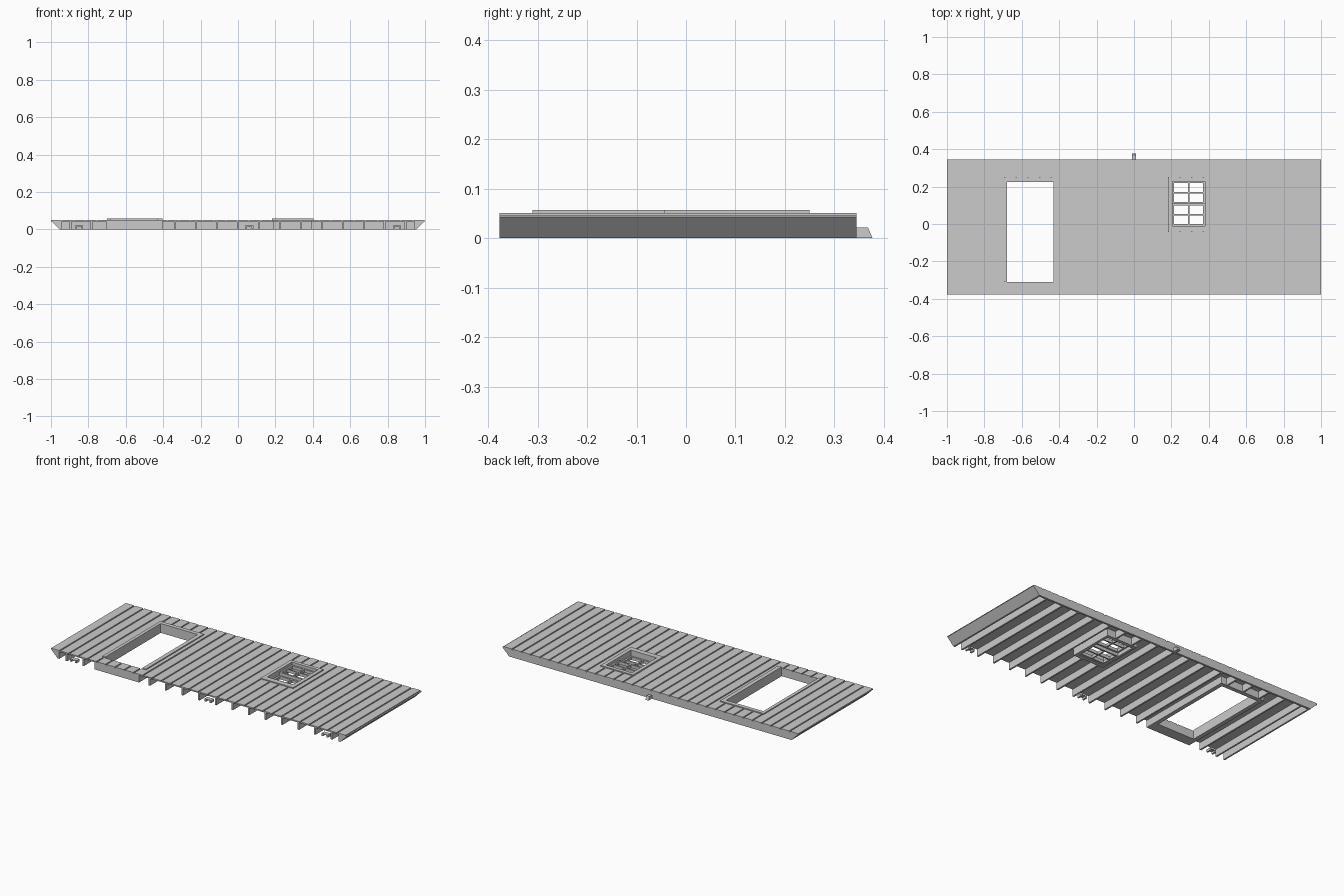
import bpy

cube = bpy.data.objects.get("Cube")
if cube:
    bpy.data.objects.remove(cube, do_unlink=True)

grey = bpy.data.materials.new("plain_grey")
grey.use_nodes = True
grey.diffuse_color = (0.6, 0.6, 0.6, 1)
grey.node_tree.nodes["Principled BSDF"].inputs["Base Color"].default_value = (0.6, 0.6, 0.6, 1)

FRONT, BACK = -0.377, 0.345
SHEET, GROOVE, TOP, TRIM = 0.043, 0.046, 0.051, 0.057
DOOR = (-0.68, -0.43, -0.31, 0.225)
WINDOW = (0.205, 0.38, -0.01, 0.228)


def make(name, verts, faces):
    mesh = bpy.data.meshes.new(name)
    mesh.from_pydata(verts, [], faces)
    mesh.materials.append(grey)
    obj = bpy.data.objects.new(name, mesh)
    bpy.context.collection.objects.link(obj)
    return obj


def prism_parts(name, parts):
    """Each part is a bottom and a top ring of four points."""
    verts, faces = [], []
    for bottom, top in parts:
        n = len(verts)
        verts += bottom + top
        faces += [(n + 3, n + 2, n + 1, n), (n + 4, n + 5, n + 6, n + 7)]
        for i in range(4):
            j = (i + 1) % 4
            faces.append((n + i, n + j, n + 4 + j, n + 4 + i))
    return make(name, verts, faces)


def ring(x0, x1, y0, y1, z):
    return [(x0, y0, z), (x1, y0, z), (x1, y1, z), (x0, y1, z)]


def boxes(name, rects, z0, z1):
    return prism_parts(name, [(ring(*r, z0), ring(*r, z1)) for r in rects])


def subtract(rects, hole):
    """Split rectangles around a rectangular opening."""
    a, b, c, d = hole
    out = []
    for x0, x1, y0, y1 in rects:
        if a >= x1 or b <= x0 or c >= y1 or d <= y0:
            out.append((x0, x1, y0, y1))
            continue
        l, r = max(a, x0), min(b, x1)
        pieces = [(x0, l, y0, y1), (r, x1, y0, y1), (l, r, y0, c), (l, r, d, y1)]
        out += [p for p in pieces if p[1] - p[0] > 1e-5 and p[3] - p[2] > 1e-5]
    return out


def open_up(rects):
    return subtract(subtract(rects, DOOR), WINDOW)


def frame(hole, left, right, low, high):
    return subtract([(hole[0] - left, hole[1] + right, hole[2] - low, hole[3] + high)], hole)


# Backing sheet and grooved planks
boxes("backing_sheet", open_up([(-1, 1, FRONT, BACK)]), SHEET, GROOVE)
count = 32
pitch = 2 / count
gap = 0.008
planks = [(-1 + i * pitch, -1 + (i + 1) * pitch - gap, FRONT, BACK) for i in range(count)]
boxes("planks", open_up(planks), GROOVE, TOP)

# Mitred end boards
for side, name in ((-1, "right_end_board"), (1, "left_end_board")):
    inner, foot, lip = side * 0.945, side * 0.955, side * 0.998
    low, high = sorted((inner, foot)), sorted((inner, lip))
    prism_parts(name, [(ring(*low, FRONT, BACK, 0), ring(*high, FRONT, BACK, SHEET))])

# Back plate, mitred at both ends, with locating peg
prism_parts("back_plate", [(ring(-0.955, 0.955, BACK - 0.012, BACK, 0),
                            ring(-0.998, 0.998, BACK - 0.012, BACK, SHEET))])
prism_parts("peg", [(ring(-0.01, 0.01, BACK, 0.377, 0), ring(-0.01, 0.01, BACK, 0.368, 0.021))])

# Studs, interrupted by the openings
half = 0.005
studs = [(i * 0.112 - half, i * 0.112 + half, FRONT, BACK - 0.012) for i in range(-8, 9)]
studs = subtract(studs, (-0.705, -0.405, FRONT - 1, 0.25))
studs = subtract(studs, (0.19, 0.395, -0.035, 0.25))
boxes("studs", studs, 0, SHEET)

# Door surround
jambs = [(-0.705, -0.68, FRONT, 0.25), (-0.43, -0.405, FRONT, 0.25),
         (-0.68, -0.43, 0.225, 0.25)]
boxes("door_lining", jambs, 0, SHEET)
boxes("door_sill", [(-0.68, -0.43, FRONT, -0.31)], 0, SHEET)
boxes("door_trim", frame(DOOR, 0.02, 0.025, 0, 0.025), GROOVE, TRIM)

# Window surround
boxes("window_lining", frame(WINDOW, 0.015, 0.015, 0.025, 0.022), 0, SHEET)
boxes("window_trim", frame(WINDOW, 0.022, 0.023, 0.033, 0.022), GROOVE, TRIM)


# Two staggered sashes with four panes each
def sash(name, y0, y1, z0, z1):
    x0, x1 = WINDOW[:2]
    rail, bar = 0.01, 0.008
    width = (x1 - x0 - 2 * rail - bar) / 2
    height = (y1 - y0 - 2 * rail - bar) / 2
    rects = [(x0, x1, y0, y1)]
    for i in range(2):
        for j in range(2):
            px = x0 + rail + i * (width + bar)
            py = y0 + rail + j * (height + bar)
            rects = subtract(rects, (px, px + width, py, py + height))
    boxes(name, rects, z0, z1)


sash("upper_sash", 0.108, 0.228, 0.022, 0.04)
sash("lower_sash", -0.01, 0.108, 0.004, 0.022)

# Sockets along the front edge
for x, name in ((-0.85, "right_socket"), (0.06, "middle_socket"), (0.85, "left_socket")):
    outer = (x - 0.022, x + 0.022, FRONT, -0.35)
    boxes(name + "_walls", subtract([outer], (x - 0.012, x + 0.012, FRONT - 1, BACK)), 0.004, 0.018)
    boxes(name + "_roof", [outer], 0.016, 0.02)
